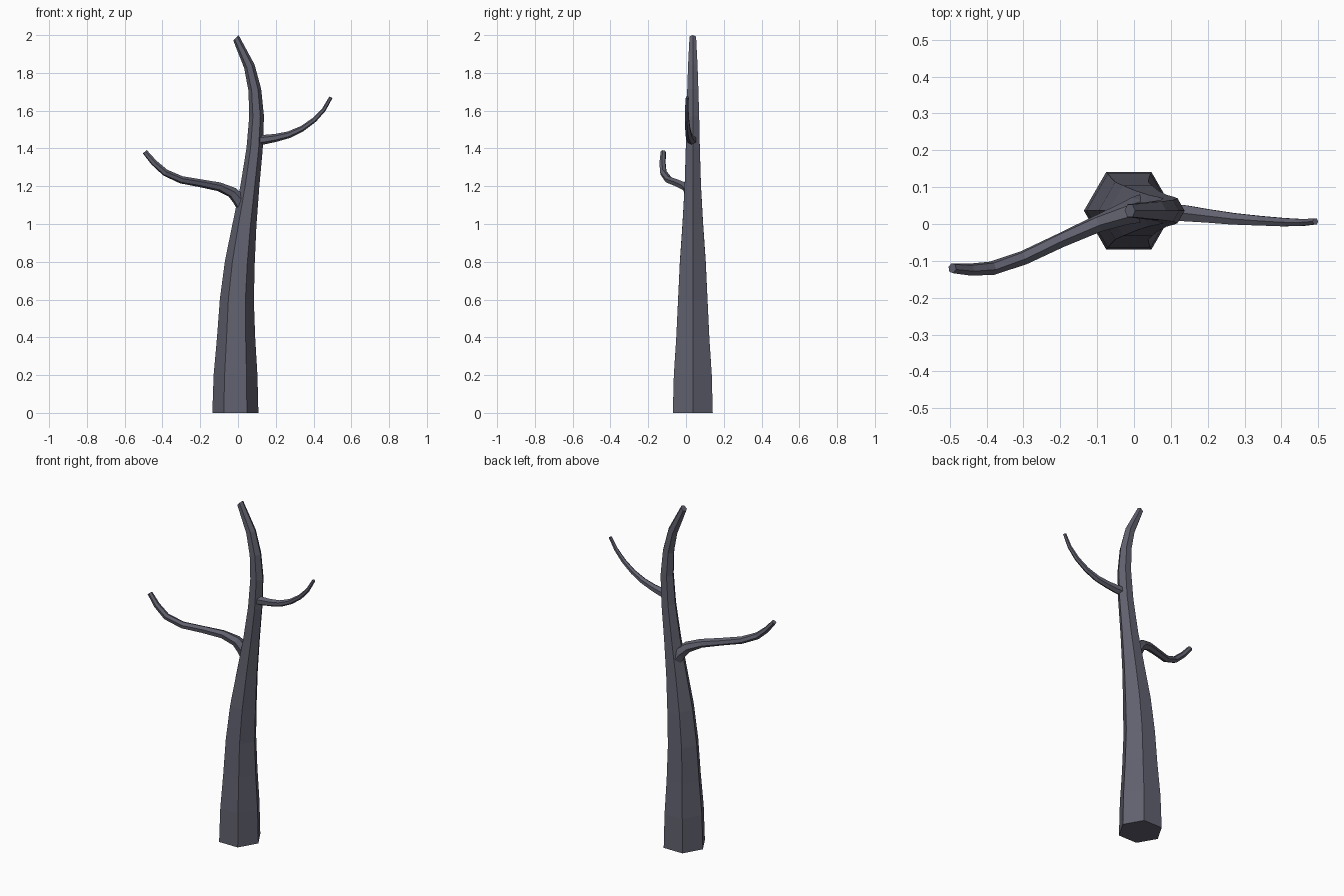
import bpy, bmesh, math
from mathutils import Vector

if "Cube" in bpy.data.objects:
    bpy.data.objects.remove(bpy.data.objects["Cube"])

bark = bpy.data.materials.new("bark")
bark.diffuse_color = (0.12, 0.12, 0.16, 1)
bark.use_nodes = True
bark.node_tree.nodes["Principled BSDF"].inputs["Base Color"].default_value = bark.diffuse_color


def tube(name, rings, side, sides=6, start=None, end=None):
    """Skin a flat-shaded tapering tube through (x, y, z, radius) rings."""
    bm = bmesh.new()
    pts = [Vector(r[:3]) for r in rings]
    loops = []
    for i, p in enumerate(pts):
        a = (p - pts[i - 1]).normalized() if i > 0 else Vector()
        b = (pts[i + 1] - p).normalized() if i < len(pts) - 1 else Vector()
        t = (a + b).normalized()
        if i == 0 and start:
            t = Vector(start).normalized()
        if i == len(pts) - 1 and end:
            t = Vector(end).normalized()
        v = Vector(side)
        v = (v - t * v.dot(t)).normalized()
        u = v.cross(t)
        loops.append([bm.verts.new(p + rings[i][3] * (math.cos(w) * u + math.sin(w) * v))
                      for w in (math.tau * k / sides for k in range(sides))])
    for lo, hi in zip(loops, loops[1:]):
        for k in range(sides):
            n = (k + 1) % sides
            bm.faces.new((lo[k], lo[n], hi[n], hi[k]))
    bm.faces.new(loops[0][::-1])
    bm.faces.new(loops[-1])
    bmesh.ops.recalc_face_normals(bm, faces=bm.faces)
    me = bpy.data.meshes.new(name)
    bm.to_mesh(me)
    bm.free()
    me.materials.append(bark)
    ob = bpy.data.objects.new(name, me)
    bpy.context.collection.objects.link(ob)
    return ob


# Trunk: hexagonal, swaying right then hooking back left at the tip
Y = 0.036
trunk = [(-0.014, 0, 0.122), (-0.013, 0.2, 0.116), (-0.010, 0.4, 0.101),
         (-0.006, 0.6, 0.090), (0.010, 0.8, 0.079), (0.035, 1.0, 0.063),
         (0.063, 1.2, 0.050), (0.088, 1.4, 0.043), (0.0985, 1.57, 0.039),
         (0.089, 1.71, 0.034), (0.060, 1.835, 0.029), (-0.011, 1.986, 0.020)]
tube("trunk", [(x, Y, z, r) for x, z, r in trunk], (0, 1, 0),
     start=(0, 0, 1), end=(-0.7, 0, 0.7))

# Lower left branch, curling up at the tip
tube("left_branch",
     [(0.035, 0.045, 1.085, 0.040), (0.005, 0.038, 1.130, 0.036),
      (-0.030, 0.026, 1.167, 0.030), (-0.100, 0.000, 1.197, 0.024),
      (-0.200, -0.045, 1.216, 0.021), (-0.300, -0.092, 1.234, 0.020),
      (-0.385, -0.120, 1.272, 0.019), (-0.445, -0.124, 1.325, 0.017),
      (-0.493, -0.120, 1.382, 0.014)], (0.35, 1, 0))

# Upper right branch, thin and sweeping upward
tube("right_branch",
     [(0.100, 0.032, 1.443, 0.026), (0.140, 0.029, 1.447, 0.025),
      (0.200, 0.022, 1.456, 0.021), (0.270, 0.014, 1.473, 0.018),
      (0.340, 0.009, 1.505, 0.015), (0.405, 0.005, 1.552, 0.013),
      (0.455, 0.004, 1.606, 0.011), (0.492, 0.007, 1.671, 0.009)], (0, 1, 0))
